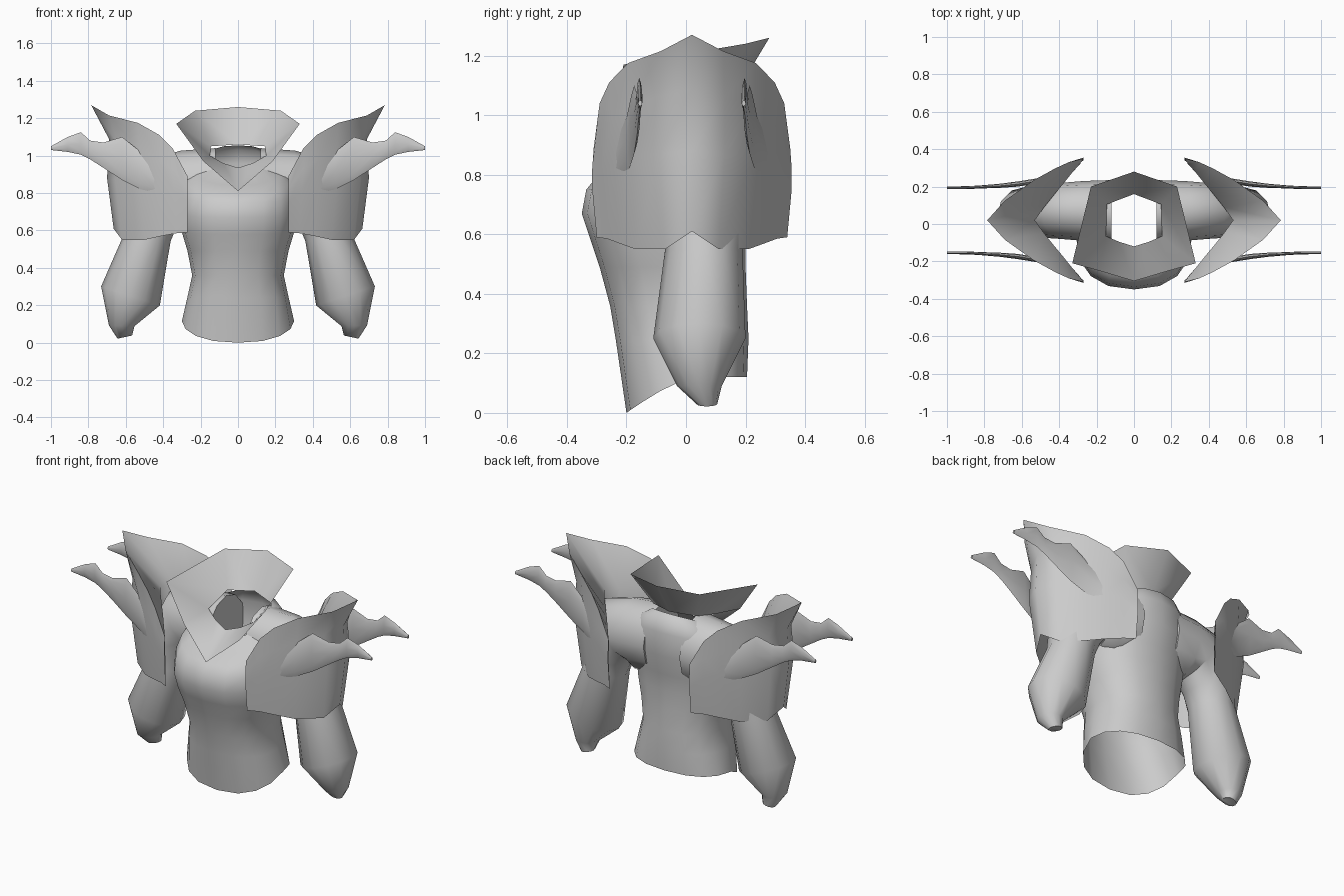
import bpy, bmesh, math

CLOTH = bpy.data.materials.new("plain_grey")
CLOTH.diffuse_color = (0.6, 0.6, 0.6, 1)
YC = 0.02  # depth of the shoulder guard ridge


def loft(name, rows, closed=False, caps=False, mirror=False, angle=40):
    """Skin a list of equal-length point rows into one object."""
    bm = bmesh.new()
    grid = [[bm.verts.new(p) for p in row] for row in rows]
    n = len(rows[0])
    for a, b in zip(grid, grid[1:]):
        for i in range(n if closed else n - 1):
            j = (i + 1) % n
            bm.faces.new((a[i], a[j], b[j], b[i]))
    if caps:
        bm.faces.new(grid[0][::-1])
        bm.faces.new(grid[-1])
    bmesh.ops.remove_doubles(bm, verts=bm.verts, dist=0.0005)
    bmesh.ops.recalc_face_normals(bm, faces=bm.faces)
    me = bpy.data.meshes.new(name)
    bm.to_mesh(me)
    bm.free()
    me.materials.append(CLOTH)
    ob = bpy.data.objects.new(name, me)
    bpy.context.collection.objects.link(ob)
    bpy.ops.object.select_all(action='DESELECT')
    ob.select_set(True)
    bpy.context.view_layer.objects.active = ob
    bpy.ops.object.shade_smooth_by_angle(angle=math.radians(angle))
    if mirror:
        ob.modifiers.new("mirror", 'MIRROR').use_axis[0] = True
    return ob


def spow(v, e):
    return math.copysign(abs(v) ** e, v)


def torso_ring(hw, yf, yb, zf, zb, n=16):
    """Horizontal rounded ring, tilted from front height to back height."""
    pts = []
    for i in range(n):
        a = 2 * math.pi * i / n
        s = spow(math.sin(a), 0.85)
        t = (s + 1) / 2
        pts.append((hw * spow(math.cos(a), 0.85), yf + (yb - yf) * t, zf + (zb - zf) * t))
    return pts


def tube_ring(cx, cy, cz, ru, rv, deg, n=12):
    """Ring whose plane is tilted by deg around the depth axis."""
    t = math.radians(deg)
    pts = []
    for i in range(n):
        a = 2 * math.pi * i / n
        u = ru * math.cos(a)
        pts.append((cx + u * math.cos(t), cy + rv * math.sin(a), cz + u * math.sin(t)))
    return pts


# Torso: open at the hem and neck
hem = [(x, y, 0.12 - 0.12 * max(0, -(y - 0.02) / 0.22) ** 1.3)
       for x, y, z in torso_ring(0.30, -0.20, 0.205, 0, 0)]
loft("torso", [hem] + [torso_ring(*r) for r in (
    (0.27, -0.235, 0.21, 0.24, 0.25),
    (0.245, -0.255, 0.205, 0.36, 0.36),
    (0.27, -0.29, 0.20, 0.49, 0.49),
    (0.30, -0.32, 0.20, 0.58, 0.60),
    (0.31, -0.35, 0.21, 0.67, 0.70),
    (0.31, -0.335, 0.235, 0.75, 0.82),
    (0.29, -0.295, 0.235, 0.80, 0.96),
    (0.24, -0.21, 0.215, 0.84, 1.03),
    (0.17, -0.135, 0.175, 0.91, 1.055))], closed=True, angle=60)

# Sleeves: from inside the shoulder down to the pinched cuff
loft("sleeve", [tube_ring(*r) for r in (
    (0.12, 0.06, 0.84, 0.20, 0.175, 90),
    (0.27, 0.07, 0.825, 0.205, 0.16, 80),
    (0.39, 0.07, 0.82, 0.185, 0.15, 56),
    (0.465, 0.065, 0.68, 0.15, 0.14, 25),
    (0.49, 0.06, 0.55, 0.13, 0.13, 3),
    (0.575, 0.045, 0.25, 0.165, 0.155, 18),
    (0.622, 0.045, 0.09, 0.068, 0.075, 2),
    (0.605, 0.07, 0.03, 0.04, 0.035, -12))],
    closed=True, caps=True, mirror=True, angle=50)


# Shoulder guards: rows of (x, offset from ridge, z), front tip to ridge
def both_sides(half):
    front = [(x, YC - d, z) for x, d, z in half]
    back = [(x, YC + d, z) for x, d, z in half[:-1]]
    return front + back[::-1]


rim = both_sides([(0.27, 0.33, 0.89), (0.35, 0.31, 1.04), (0.42, 0.278, 1.11),
                  (0.535, 0.215, 1.175), (0.69, 0.105, 1.215), (0.785, 0, 1.27)])
upper = both_sides([(0.27, 0.335, 0.82), (0.35, 0.31, 0.93), (0.43, 0.27, 0.98),
                    (0.53, 0.21, 1.03), (0.64, 0.11, 1.06), (0.69, 0, 1.09)])
middle = both_sides([(0.27, 0.335, 0.75), (0.34, 0.305, 0.81), (0.43, 0.265, 0.84),
                     (0.53, 0.205, 0.86), (0.655, 0.11, 0.87), (0.70, 0, 0.88)])
lower = both_sides([(0.27, 0.32, 0.59), (0.33, 0.285, 0.585), (0.41, 0.245, 0.57),
                    (0.50, 0.19, 0.55), (0.62, 0.09, 0.55), (0.665, 0, 0.61)])
loft("shoulder_guard", [lower, middle, upper, rim], mirror=True, angle=100)

# Guard lining: slopes inwards from the rim
lining = both_sides([(0.29, 0.30, 0.85), (0.33, 0.255, 0.92), (0.37, 0.205, 0.95),
                     (0.42, 0.145, 0.97), (0.48, 0.07, 0.99), (0.53, 0, 1.00)])
lining_end = both_sides([(0.28, 0.31, 0.62), (0.33, 0.26, 0.66), (0.37, 0.21, 0.70),
                         (0.42, 0.15, 0.74), (0.49, 0.07, 0.78), (0.54, 0, 0.80)])
loft("guard_lining", [rim, lining, lining_end], mirror=True, angle=100)

# Branch-like horns: (x, offset from ridge, bottom z, top z, half thickness)
HORN = [(0.43, 0.255, 0.80, 0.92, 0.008), (0.52, 0.21, 0.82, 1.02, 0.014),
        (0.62, 0.194, 0.87, 1.10, 0.014), (0.72, 0.184, 0.935, 1.07, 0.011),
        (0.79, 0.180, 0.98, 1.08, 0.009), (0.84, 0.177, 1.005, 1.125, 0.008),
        (0.91, 0.174, 1.02, 1.10, 0.008), (1.0, 0.174, 1.03, 1.05, 0.007)]
for side, label in ((-1, "front_horn"), (1, "back_horn")):
    rows = [tube_ring(x, YC + side * d, (lo + hi) / 2, (hi - lo) / 2, t, 90, 8)
            for x, d, lo, hi, t in HORN]
    loft(label, rows, closed=True, caps=True, mirror=True, angle=60)

# Collar: flared strip from the neckline, ending in a point on the chest
collar_top = [(0, 0.28, 1.26), (0.23, 0.20, 1.24), (0.33, -0.21, 1.17),
              (0.185, -0.25, 0.97), (0, -0.305, 0.81)]
collar_base = [(0, 0.16, 1.06), (0.145, 0.105, 1.05), (0.15, -0.065, 1.00),
               (0.08, -0.095, 0.96), (0, -0.12, 0.935)]
loft("collar", [collar_base, collar_top], mirror=True, angle=60)
